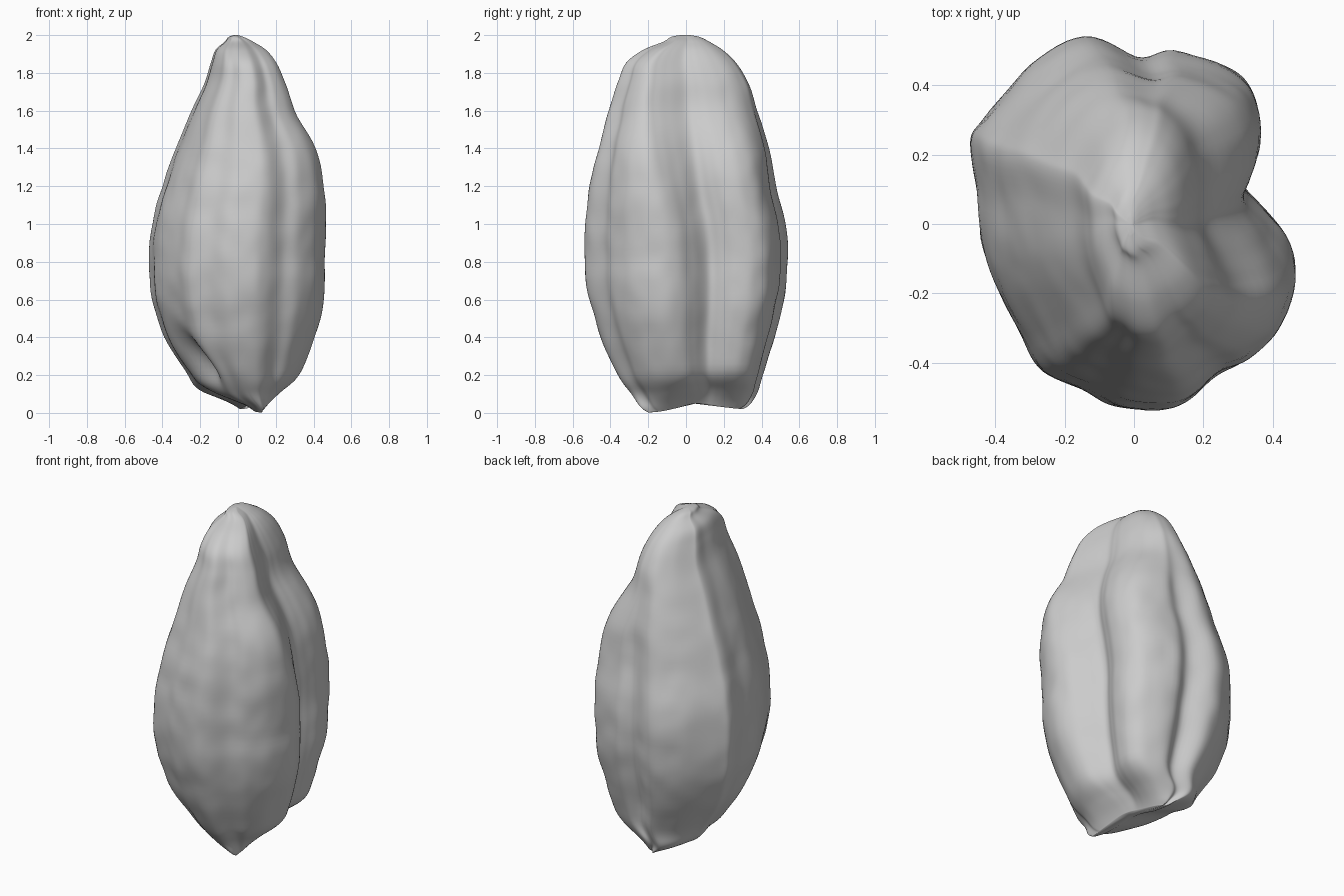
import bpy
import bmesh
import math
from mathutils import Vector, noise

STEPS = 6  # subdivisions between control points

# Lobed cross-section of the pod, counter-clockwise in x, y
OUTLINE = [(-.47, .24), (-.45, .1), (-.44, -.04), (-.405, -.16), (-.325, -.31), (-.26, -.42),
           (-.15, -.47), (-.05, -.52), (.07, -.535), (.15, -.51), (.24, -.43), (.33, -.38),
           (.42, -.27), (.47, -.12), (.455, -.01), (.39, .065), (.32, .14), (.34, .21),
           (.365, .28), (.36, .37), (.29, .45), (.12, .505), (.01, .495), (-.14, .545),
           (-.3, .46), (-.43, .31)]

# Extents at each height: z, x min, x max, y min, y max
LEVELS = [(0, .09, .15, -.2, .3), (.03, .03, .18, -.24, .34), (.1, -.15, .25, -.29, .38),
          (.2, -.26, .33, -.36, .41), (.4, -.39, .405, -.45, .47), (.6, -.455, .455, -.51, .52),
          (.8, -.47, .46, -.54, .54), (1, -.455, .465, -.535, .525), (1.2, -.4, .455, -.51, .48),
          (1.4, -.33, .41, -.465, .44), (1.6, -.245, .3, -.41, .37), (1.75, -.175, .25, -.36, .32),
          (1.85, -.145, .205, -.32, .26), (1.92, -.12, .15, -.23, .19),
          (1.965, -.07, .08, -.12, .12), (1.99, -.05, .03, -.08, .07), (2, -.02, .0, -.03, .02)]


def catmull(a, b, c, d, t):
    """Smooth curve between b and c, for tuples of any length."""
    return [q + .5 * t * (r - p + t * (2 * p - 5 * q + 4 * r - s + t * (3 * (q - r) + s - p)))
            for p, q, r, s in zip(a, b, c, d)]


def smooth_path(points, closed):
    n = len(points)
    pick = (lambda i: points[i % n]) if closed else (lambda i: points[min(max(i, 0), n - 1)])
    path = [catmull(pick(i - 1), pick(i), pick(i + 1), pick(i + 2), k / STEPS)
            for i in range(n if closed else n - 1) for k in range(STEPS)]
    return path if closed else path + [points[-1]]


def bump(value, centre, width):
    return math.exp(-((value - centre) / width) ** 2)


def ramp(value, low, high):
    t = min(max((value - low) / (high - low), 0), 1)
    return t * t * (3 - 2 * t)


section = smooth_path(OUTLINE, True)
levels = smooth_path(LEVELS, False)
count = len(section)
xs, ys = zip(*section)
x_low, x_size = min(xs), max(xs) - min(xs)
y_low, y_size = min(ys), max(ys) - min(ys)


def pod_point(x, y, level):
    z, x0, x1, y0, y1 = level
    # The side seam drifts towards the front as it climbs
    side = max(x, 0) / .47 * max(0, 1 - abs(y) / .5)
    # Towards the tip the rear lobes merge into a single ridge
    upper = ramp(z, 1.2, 1.8) * ramp(y, .1, .4)
    y += .06 * upper * bump(x, .01, .1) - side * (.03 + .2 * ramp(z, .8, 1.8))
    x -= .08 * upper * bump(x, .34, .15)
    px = x0 + (x - x_low) / x_size * (x1 - x0)
    py = y0 + (y - y_low) / y_size * (y1 - y0)
    # The keel under the base runs slantwise to the back
    base = 1 - ramp(z, 0, .25)
    px -= .2 * base * (py + .2)
    # Hollow tucked behind the lower front edge
    if x < 0:
        px += .09 * bump(py, -.2, .09) * bump(z, .28, .13)
    # Crease down the lower back
    if y > .2:
        py -= .025 * bump(px, .03, .06) * (1 - ramp(z, .4, 1.2)) * ramp(z, .1, .35)
    # Notch between the two tips of the base, the rear tip a little higher
    pz = z + base * (.05 * bump(py, .07, .15) + .015 * ramp(py, .1, .3))
    # Shallow wrinkles
    fade = ramp(z, 0, .2) * (1 - ramp(z, 1.75, 1.98))
    ripple = noise.noise(Vector((px * 5, py * 5, z * 7))) + .5 * noise.noise(Vector((px * 12, py * 12, z * 9)))
    out = 1 + .015 * fade * ripple
    return Vector((px * out, py * out, pz))


old = bpy.data.objects.get("Cube")
if old:
    bpy.data.objects.remove(old, do_unlink=True)

# Loft the pod skin
bm = bmesh.new()
rings = [[bm.verts.new(pod_point(x, y, level)) for x, y in section] for level in levels]
for lower, upper in zip(rings, rings[1:]):
    for i in range(count):
        j = (i + 1) % count
        bm.faces.new((lower[i], lower[j], upper[j], upper[i]))

# Close the base and the tip
for ring, level in ((rings[0], levels[0]), (rings[-1], levels[-1])):
    centre = bm.verts.new(pod_point(0, sum(ys) / count, level))
    for i in range(count):
        bm.faces.new((ring[i], ring[(i + 1) % count], centre))
bmesh.ops.recalc_face_normals(bm, faces=bm.faces)

mesh = bpy.data.meshes.new("seed_pod")
bm.to_mesh(mesh)
bm.free()
mesh.shade_smooth()
pod = bpy.data.objects.new("seed_pod", mesh)
bpy.context.collection.objects.link(pod)

# Plain grey skin
grey = bpy.data.materials.new("plain_grey")
grey.use_nodes = True
colour = (.6, .6, .6, 1)
grey.diffuse_color = colour
grey.node_tree.nodes["Principled BSDF"].inputs["Base Color"].default_value = colour
mesh.materials.append(grey)
